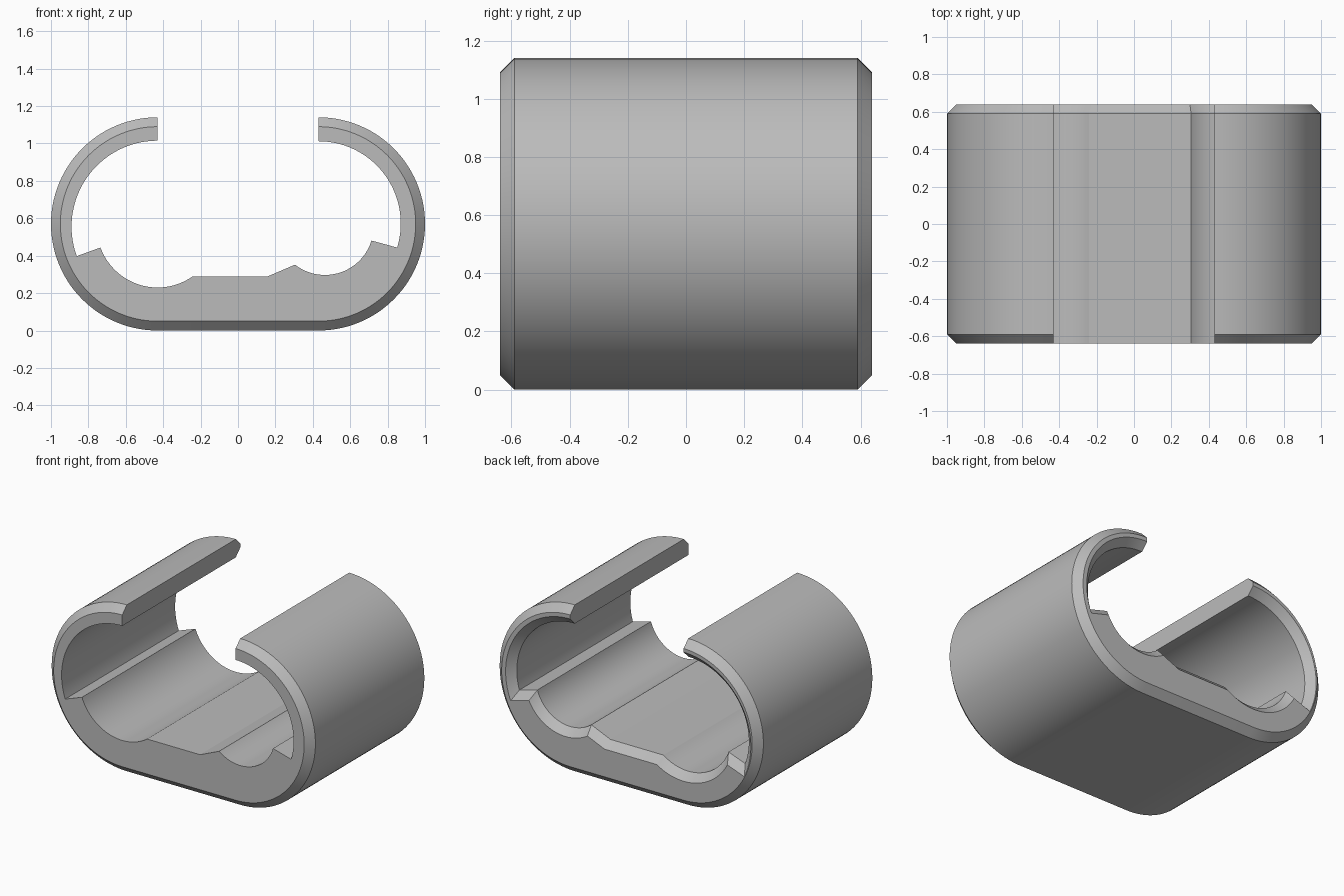
import bpy, bmesh
from math import sin, cos, asin, atan2, radians, degrees
from mathutils import Vector

cube = bpy.data.objects.get("Cube")
if cube:
    bpy.data.objects.remove(cube)

HALF_DEPTH, CHAMFER = 0.64, 0.05
TIP_X = 0.43      # half width of the top opening
OUTER_R = 0.57


def arc(cx, cz, r, start, end, steps=40):
    """Points along an arc, angles in degrees."""
    angles = [radians(start + (end - start) * i / steps) for i in range(steps + 1)]
    return [Vector((cx + r * cos(a), cz + r * sin(a))) for a in angles]


def shift(d, r):
    """Angle by which a radial ledge moves when it is offset by d."""
    return degrees(asin(d / r))


def section(outer_inset, d):
    """Closed clip outline; d widens the inner opening."""
    ro = OUTER_R - outer_inset
    pts = arc(-TIP_X, OUTER_R, ro, 90, 270, 56) + arc(TIP_X, OUTER_R, ro, -90, 90, 56)

    # Right arm and its ledge
    r_arm, r_seat = 0.44 + d, 0.26 + d
    pts += arc(TIP_X, 0.572, r_arm, 90, -17 - shift(d, r_arm))

    # Ramp between the floor and the right cradle
    ramp = Vector((0.145, 0.062)).normalized()
    foot = Vector((0.16 + d * 0.205, 0.29 - d))
    seat = Vector((0.465, 0.557))
    rel = foot - seat
    b = rel.dot(ramp)
    peak = rel + ramp * (-b - (b * b - rel.length_squared + r_seat ** 2) ** 0.5)
    pts += arc(seat.x, seat.y, r_seat, -17 - shift(d, r_seat),
               degrees(atan2(peak.y, peak.x)))
    pts.append(foot)

    # Left cradle, ledge and arm
    r_arm, r_seat = 0.46 + d, 0.325 + d
    floor_angle = 360 - degrees(asin((0.265 + d) / r_seat))
    pts += arc(-TIP_X, 0.555, r_seat, floor_angle, 200 + shift(d, r_seat))
    pts += arc(-TIP_X, 0.555, r_arm, 200 + shift(d, r_arm), 90)
    return pts


# Loft the outline along the depth: outer chamfer on both ends, inner at the back
sections = [(-HALF_DEPTH, CHAMFER, 0), (-HALF_DEPTH + CHAMFER, 0, 0),
            (HALF_DEPTH - CHAMFER, 0, 0), (HALF_DEPTH, CHAMFER, CHAMFER)]
bm = bmesh.new()
rings = [[bm.verts.new((p.x, y, p.y)) for p in section(inset, d)]
         for y, inset, d in sections]
for a, b in zip(rings, rings[1:]):
    for i in range(len(a)):
        j = (i + 1) % len(a)
        bm.faces.new((a[i], a[j], b[j], b[i]))
bm.faces.new(rings[0])
bm.faces.new(rings[-1])
bmesh.ops.recalc_face_normals(bm, faces=bm.faces)

mesh = bpy.data.meshes.new("clip_body")
bm.to_mesh(mesh)
bm.free()
clip = bpy.data.objects.new("clip_body", mesh)
bpy.context.collection.objects.link(clip)

# Plain grey finish
grey = bpy.data.materials.new("grey_plastic")
grey.use_nodes = True
colour = (0.5, 0.5, 0.5, 1)
grey.diffuse_color = colour
grey.node_tree.nodes["Principled BSDF"].inputs["Base Color"].default_value = colour
mesh.materials.append(grey)

# Smooth curves, crisp edges
bpy.ops.object.select_all(action='DESELECT')
clip.select_set(True)
bpy.context.view_layer.objects.active = clip
bpy.ops.object.shade_smooth_by_angle(angle=radians(20))
